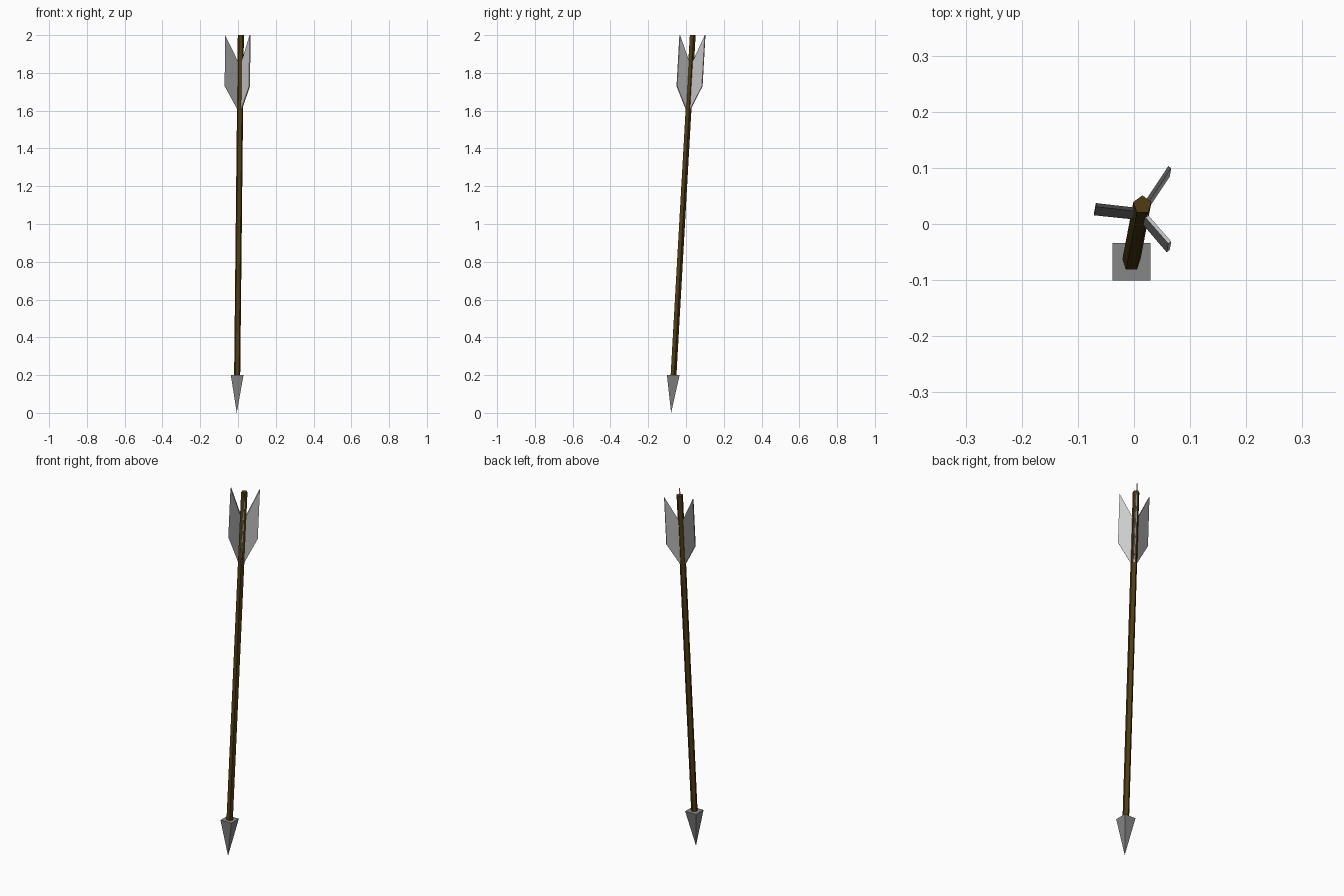
import bpy, bmesh
from math import cos, sin, pi, radians
from mathutils import Matrix, Vector

if "Cube" in bpy.data.objects:
    bpy.data.objects.remove(bpy.data.objects["Cube"])


def lean(p):
    """Tilt upright arrow coordinates: the shaft leans back as it rises."""
    x, y, z = p
    return Vector((x + 0.015 + 0.0108 * (z - 2), y + 0.034 + 0.0564 * (z - 2), z))


def material(name, color):
    mat = bpy.data.materials.new(name)
    mat.diffuse_color = (*color, 1)
    mat.use_nodes = True
    mat.node_tree.nodes["Principled BSDF"].inputs["Base Color"].default_value = mat.diffuse_color
    return mat


def loft(name, lower, upper, mat=None):
    """Closed solid between two matching outlines; a single point makes a tip."""
    bm = bmesh.new()
    a = [bm.verts.new(lean(p)) for p in lower]
    b = [bm.verts.new(lean(p)) for p in upper]
    n = max(len(a), len(b))
    for outline in (a, b):
        if len(outline) > 2:
            bm.faces.new(outline)
    for i in range(n):
        j = (i + 1) % n
        quad = [a[i % len(a)], a[j % len(a)], b[j % len(b)], b[i % len(b)]]
        bm.faces.new(list(dict.fromkeys(quad)))
    bmesh.ops.recalc_face_normals(bm, faces=bm.faces)
    mesh = bpy.data.meshes.new(name)
    bm.to_mesh(mesh)
    bm.free()
    if mat:
        mesh.materials.append(mat)
    obj = bpy.data.objects.new(name, mesh)
    bpy.context.collection.objects.link(obj)
    return obj


def ring(sides, radius, z, start):
    return [(radius * cos(start + 2 * pi * i / sides),
             radius * sin(start + 2 * pi * i / sides), z) for i in range(sides)]


wood = material("wood", (0.08, 0.046, 0.007))
dark_grey = material("dark_grey", (0.24, 0.24, 0.24))

# Five-sided wooden shaft
loft("shaft", ring(5, 0.017, 0.2, pi / 2), ring(5, 0.017, 2.0, pi / 2), wood)

# Four-sided arrowhead pointing down
loft("arrowhead", [(0, 0, 0)], ring(4, 0.0335 * 2 ** 0.5, 0.2, pi / 4), dark_grey)

# Three swept feathers (radius, height), each a thin slab; the left one is dark
profile = [(0.008, 1.595), (0.083, 1.73), (0.083, 2.0), (0.008, 1.85)]
for name, angle, mat in (("back_feather", 54, None),
                         ("left_feather", 180, dark_grey),
                         ("front_feather", -54, None)):
    turn = Matrix.Rotation(radians(angle), 3, 'Z')
    sides = [[turn @ Vector((r, t, z)) for r, z in profile] for t in (-0.0033, 0.0033)]
    loft(name, *sides, mat)
